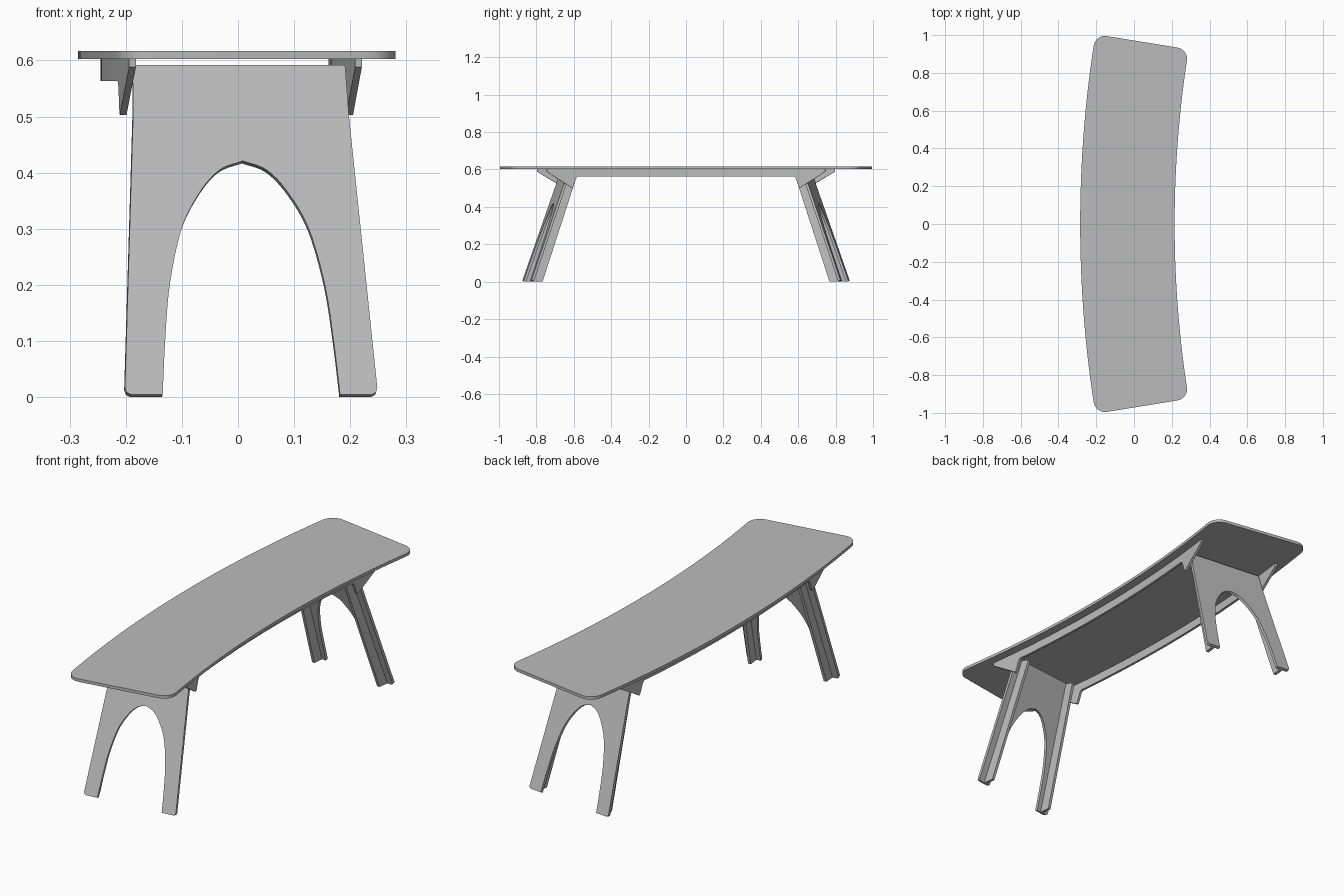
import bpy, bmesh, math
from mathutils import Vector

if "Cube" in bpy.data.objects:
    bpy.data.objects.remove(bpy.data.objects["Cube"])

R = 6.0          # radius of the bench curve, centre at x = R
T = 0.014        # sheet thickness

grey = bpy.data.materials.new("plywood_grey")
grey.diffuse_color = (0.5, 0.5, 0.5, 1)
grey.use_nodes = True
grey.node_tree.nodes["Principled BSDF"].inputs["Base Color"].default_value = grey.diffuse_color


def bend(u, s, z):
    """u = offset across the bench, s = distance along its curve."""
    r, a = R - u, s / R
    return Vector((R - r * math.cos(a), r * math.sin(a), z))


def finish(name, bm):
    bmesh.ops.recalc_face_normals(bm, faces=bm.faces)
    me = bpy.data.meshes.new(name)
    bm.to_mesh(me)
    bm.free()
    me.materials.append(grey)
    ob = bpy.data.objects.new(name, me)
    bpy.context.collection.objects.link(ob)
    bpy.context.view_layer.objects.active = ob
    ob.select_set(True)
    bpy.ops.object.shade_smooth_by_angle(angle=math.radians(25))
    ob.select_set(False)
    return ob


def sheet(name, side_a, side_b):
    """Closed plate between two matching outlines."""
    bm = bmesh.new()
    a = [bm.verts.new(p) for p in side_a]
    b = [bm.verts.new(p) for p in side_b]
    bm.faces.new(a)
    bm.faces.new(b[::-1])
    for i in range(len(a)):
        j = (i + 1) % len(a)
        bm.faces.new((a[j], a[i], b[i], b[j]))
    return finish(name, bm)


def spline(pts, n=6):
    """Smooth curve through the points."""
    p = [Vector(q) for q in pts]
    p = [2 * p[0] - p[1]] + p + [2 * p[-1] - p[-2]]
    out = []
    for i in range(1, len(p) - 2):
        for k in range(n):
            t = k / n
            out.append(0.5 * (2 * p[i] + (p[i + 1] - p[i - 1]) * t
                       + (2 * p[i - 1] - 5 * p[i] + 4 * p[i + 1] - p[i + 2]) * t * t
                       + (3 * p[i] - p[i - 1] - 3 * p[i + 1] + p[i + 2]) * t ** 3))
    return out + [p[-2]]


# Seat: curved slab with rounded corners
HALF_W, HALF_L, CR = 0.25, 0.963, 0.06
seat = []
for cu, cs, start in ((1, 1, 0), (-1, 1, 90), (-1, -1, 180), (1, -1, 270)):
    for k in range(9):
        a = math.radians(start + k * 90 / 8)
        seat.append((-0.035 + cu * (HALF_W - CR) + CR * math.cos(a),
                     cs * (HALF_L - CR) + CR * math.sin(a)))
    if cu == -1 and cs == 1 or cu == 1 and cs == -1:
        u, s = seat[-1]
        seat += [(u, s * (1 - 2 * k / 32)) for k in range(1, 32)]
sheet("seat", [bend(u, s, 0.603) for u, s in seat],
      [bend(u, s, 0.617) for u, s in seat])

# Side rails: bent strips whose ends drop into brackets
half = [(0.768, 0.588), (0.640, 0.509), (0.635, 0.505), (0.630, 0.503),
        (0.625, 0.505), (0.621, 0.511), (0.607, 0.550), (0.602, 0.558),
        (0.594, 0.563)]
rail = ([(-s, z) for s, z in half]
        + [(-0.594 + 1.188 * k / 24, 0.563) for k in range(1, 24)]
        + half[::-1])
for name, u0 in (("left_rail", -0.245), ("right_rail", 0.161)):
    u1 = u0 + 0.012
    bm = bmesh.new()
    rings = [[bm.verts.new(bend(u, s, h)) for u, h in
              ((u0, z), (u1, z), (u1, 0.603), (u0, 0.603))] for s, z in rail]
    for a, b in zip(rings, rings[1:]):
        for i in range(4):
            j = (i + 1) % 4
            bm.faces.new((a[i], a[j], b[j], b[i]))
    bm.faces.new(rings[0])
    bm.faces.new(rings[-1])
    finish(name, bm)

# Leg frames: slanted arched panel with a rib behind each leg
PHI, SLOPE, TOP = 0.108, 0.345, 0.592
TILT = math.atan(SLOPE)
ACROSS = Vector((math.cos(PHI), math.sin(PHI), 0))
OUT = Vector((math.sin(PHI), -math.cos(PHI), 0))
INWARD = -(OUT * math.cos(TILT) + Vector((0, 0, math.sin(TILT))))


def leg_point(u, z, d, end):
    """u across, z height on the outer face, d depth behind that face."""
    p = (Vector((0.002, -0.65, z)) + ACROSS * u
         + OUT * (TOP - z) * SLOPE + INWARD * d)
    p.y *= end
    return p


FOOT = T * math.sin(TILT)
arch = spline([(0.159, FOOT), (0.151, 0.1), (0.139, 0.2), (0.114, 0.3),
               (0.079, 0.365), (0.042, 0.405), (0, 0.421)])
outer = [(0.19, TOP), (0.1935, 0.5), (0.2262, FOOT + 0.012),
         (0.2235, FOOT + 0.004), (0.216, FOOT)]
right = outer + [tuple(p) for p in arch]
panel = right + [(-u, z) for u, z in right[-2::-1]]

for label, end in (("front", 1), ("back", -1)):
    sheet(label + "_leg_panel",
          [leg_point(u, z, 0, end) for u, z in panel],
          [leg_point(u, z, T, end) for u, z in panel])
    for side_name, side in (("left", -1), ("right", 1)):
        sn = math.sin(TILT)
        prof = [(T * sn, T), (0.062 * sn, 0.062),
                (TOP, 0.056), (TOP, T)]
        faces = [[leg_point(side * (0.188 - 0.07 * z) + off, z, d, end)
                  for z, d in prof] for off in (-T / 2, T / 2)]
        sheet(f"{label}_{side_name}_leg_rib", *faces)
